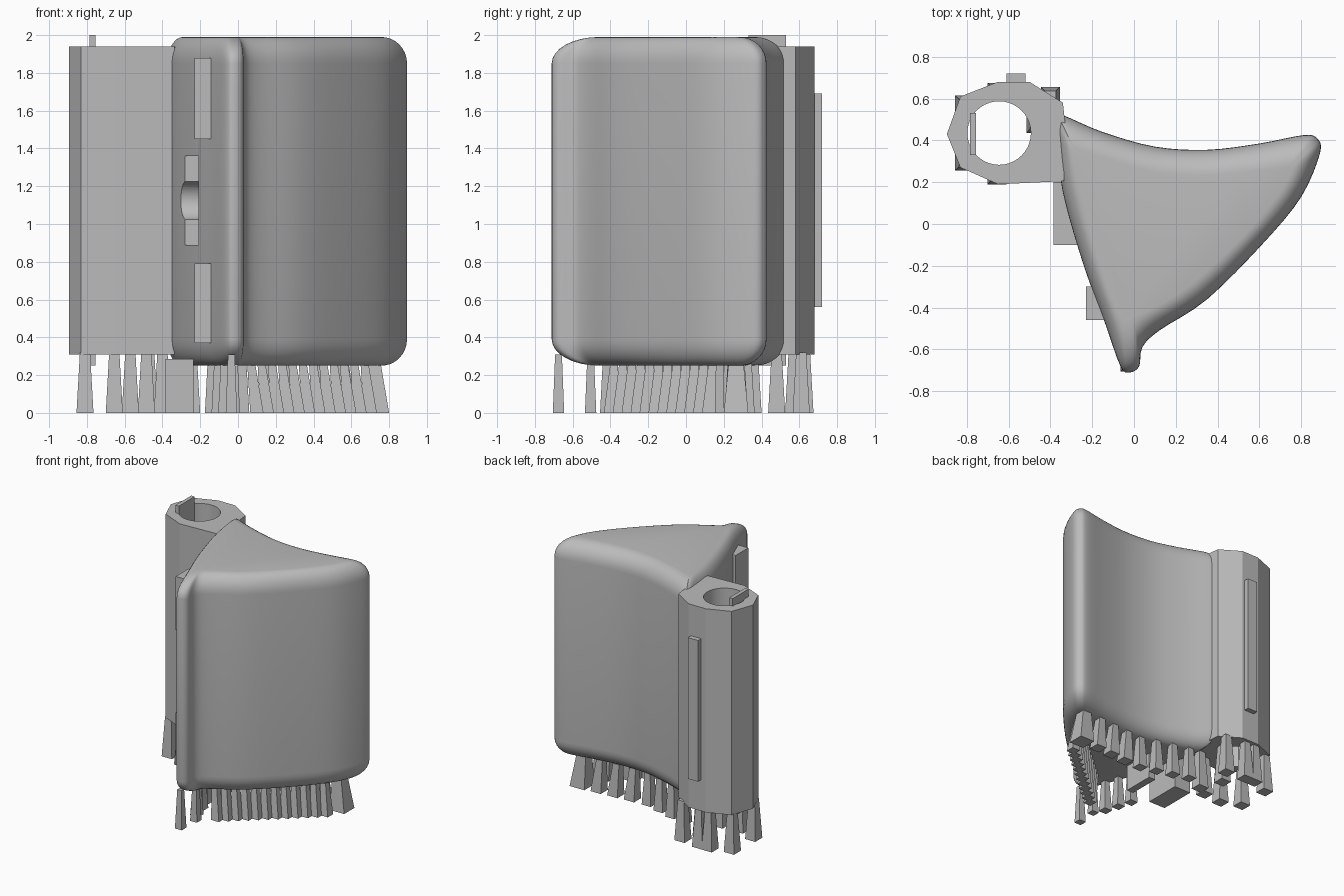
import bpy, bmesh, math
from mathutils import Vector

if "Cube" in bpy.data.objects:
    bpy.data.objects.remove(bpy.data.objects["Cube"])

grey = bpy.data.materials.new("plain_grey")
grey.use_nodes = True
grey.diffuse_color = (0.5, 0.5, 0.5, 1)
grey.node_tree.nodes["Principled BSDF"].inputs["Base Color"].default_value = (0.5, 0.5, 0.5, 1)


def finish(bm, name):
    bmesh.ops.recalc_face_normals(bm, faces=bm.faces)
    mesh = bpy.data.meshes.new(name)
    bm.to_mesh(mesh)
    bm.free()
    mesh.materials.append(grey)
    obj = bpy.data.objects.new(name, mesh)
    bpy.context.collection.objects.link(obj)
    return obj


def loft(rings, name):
    """Skin a stack of matching rings and cap both ends."""
    bm = bmesh.new()
    loops = [[bm.verts.new(p) for p in ring] for ring in rings]
    n = len(loops[0])
    for a, b in zip(loops, loops[1:]):
        for i in range(n):
            j = (i + 1) % n
            bm.faces.new((a[i], a[j], b[j], b[i]))
    bm.faces.new(loops[0])
    bm.faces.new(loops[-1])
    return finish(bm, name)


def box(name, x0, x1, y0, y1, z0, z1):
    corners = ((x0, y0), (x1, y0), (x1, y1), (x0, y1))
    return loft([[(x, y, z) for x, y in corners] for z in (z0, z1)], name)


def cylinder(name, centre, radius, length, axis):
    bm = bmesh.new()
    bmesh.ops.create_cone(bm, cap_ends=True, segments=40, radius1=radius, radius2=radius, depth=length)
    turn = Vector((0, 0, 1)).rotation_difference(Vector(axis))
    for v in bm.verts:
        v.co = turn @ v.co + Vector(centre)
    return finish(bm, name)


def cut(obj, cutter):
    mod = obj.modifiers.new("cut", "BOOLEAN")
    mod.operation, mod.solver, mod.object = "DIFFERENCE", "EXACT", cutter
    cutter.hide_render = True
    bpy.context.view_layer.objects.active = obj
    bpy.ops.object.modifier_apply(modifier=mod.name)
    bpy.data.objects.remove(cutter)


def smooth(obj, degrees):
    bpy.ops.object.select_all(action="DESELECT")
    obj.select_set(True)
    bpy.context.view_layer.objects.active = obj
    bpy.ops.object.shade_smooth_by_angle(angle=math.radians(degrees))


def spline(points, steps=4):
    """Closed Catmull-Rom curve through the points."""
    pts, out = [Vector(p) for p in points], []
    n = len(pts)
    for i in range(n):
        a, b, c, d = (pts[(i + k) % n] for k in (-1, 0, 1, 2))
        for s in range(steps):
            t = s / steps
            out.append((b * 2 + (c - a) * t + (a * 2 - b * 5 + c * 4 - d) * t**2
                        + (b * 3 - a - c * 3 + d) * t**3) / 2)
    return out


# Body: each pair is the side outline and the matching point of the flat cap
pairs = [
    ((-.34, .52), (-.27, .36)), ((-.15, .44), (-.12, .31)), ((.1, .37), (.1, .25)),
    ((.35, .355), (.33, .23)), ((.6, .385), (.55, .25)), ((.81, .425), (.72, .28)),
    ((.875, .41), (.75, .28)), ((.89, .34), (.755, .25)), ((.8, .13), (.69, .14)),
    ((.62, -.09), (.53, -.05)), ((.35, -.36), (.27, -.29)), ((.12, -.51), (.06, -.42)),
    ((.04, -.59), (.01, -.44)), ((.025, -.68), (-.01, -.455)), ((-.02, -.71), (-.025, -.46)),
    ((-.065, -.68), (-.045, -.455)), ((-.14, -.47), (-.08, -.41)), ((-.24, -.2), (-.17, -.15)),
    ((-.34, .15), (-.25, .15)), ((-.37, .42), (-.29, .32)), ((-.37, .51), (-.285, .355)),
]
outer = spline([p[0] for p in pairs])
inner = spline([p[1] for p in pairs])
BOTTOM, TOP, ROUND = .25, 1.99, .14


def layer(angle, z):
    blend = math.cos(angle)
    return [(*i.lerp(o, blend), z) for o, i in zip(outer, inner)]


angles = [math.pi / 2 * k / 8 for k in range(9)]
rings = [layer(a, BOTTOM + ROUND * (1 - math.sin(a))) for a in reversed(angles)]
rings += [layer(a, TOP - ROUND * (1 - math.sin(a))) for a in angles]
body = loft(rings, "body")

# Slot and round socket in the narrow side
cut(body, box("slot_cutter", -.6, -.21, -.35, -.07, .89, 1.36))
cut(body, cylinder("socket_cutter", (-.41, -.1, 1.125), .105, .4, (1, 0, 0)))
smooth(body, 35)

# Hinge barrel with a through hole
outline = [(-.895, .43), (-.83, .27), (-.65, .19), (-.335, .205), (-.33, .49),
           (-.34, .58), (-.5, .68), (-.65, .68), (-.83, .61)]
barrel = loft([[(x, y, z) for x, y in outline] for z in (.31, 1.94)], "hinge_barrel")
cut(barrel, cylinder("hole_cutter", (-.645, .435, 1.1), .152, 3, (0, 0, 1)))
smooth(barrel, 20)

# Plates and strips
box("hole_key", -.785, -.755, .33, .53, .25, 2)
box("barrel_strip", -.61, -.52, .66, .72, .56, 1.69)
box("upper_side_plate", -.23, -.12, -.46, -.3, 1.45, 1.88)
box("lower_side_plate", -.23, -.12, -.46, -.3, .37, .79)
box("side_block", -.385, -.235, -.1, .2, 0, .285)
box("inner_bar", -.1, -.04, -.13, .13, .04, .26)


# Tapered feet
def foot(name, x, y, height, size=.085, lean=(0, 0)):
    rings = []
    for z, half, k in ((0, size / 2, 0), (height, size * .3, 1)):
        cx, cy = x + lean[0] * k, y + lean[1] * k
        rings.append([(cx + sx * half, cy + sy * half, z)
                      for sx, sy in ((-1, -1), (1, -1), (1, 1), (-1, 1))])
    loft(rings, name)


def foot_row(name, start, end, count, height, size, lean=(0, 0)):
    for k in range(count):
        x, y = Vector(start).lerp(Vector(end), k / (count - 1))
        foot(f"{name}_{k + 1}", x, y, height, size, lean)


foot_row("front_foot", (.1, -.4), (.7, .12), 12, .26, .07, (-.03, .02))
foot_row("back_foot_inner", (-.24, .36), (.15, .25), 4, .27, .08)
foot_row("back_foot_outer", (.3, .25), (.58, .27), 3, .26, .09, (-.02, 0))
foot_row("side_foot", (-.14, -.2), (-.07, -.42), 3, .27, .07)
foot("tip_foot", .735, .265, .27, .13, (-.02, 0))
foot("nose_foot", -.035, -.675, .31, .06)
foot("nose_inner_foot", -.02, -.505, .29, .06)
for k, (x, y) in enumerate([(-.81, .57), (-.81, .3), (-.655, .235), (-.485, .25), (-.655, .63),
                            (-.57, .63), (-.4, .61), (-.4, .3), (-.47, .48)]):
    foot(f"barrel_foot_{k + 1}", x, y, .32, .09)
